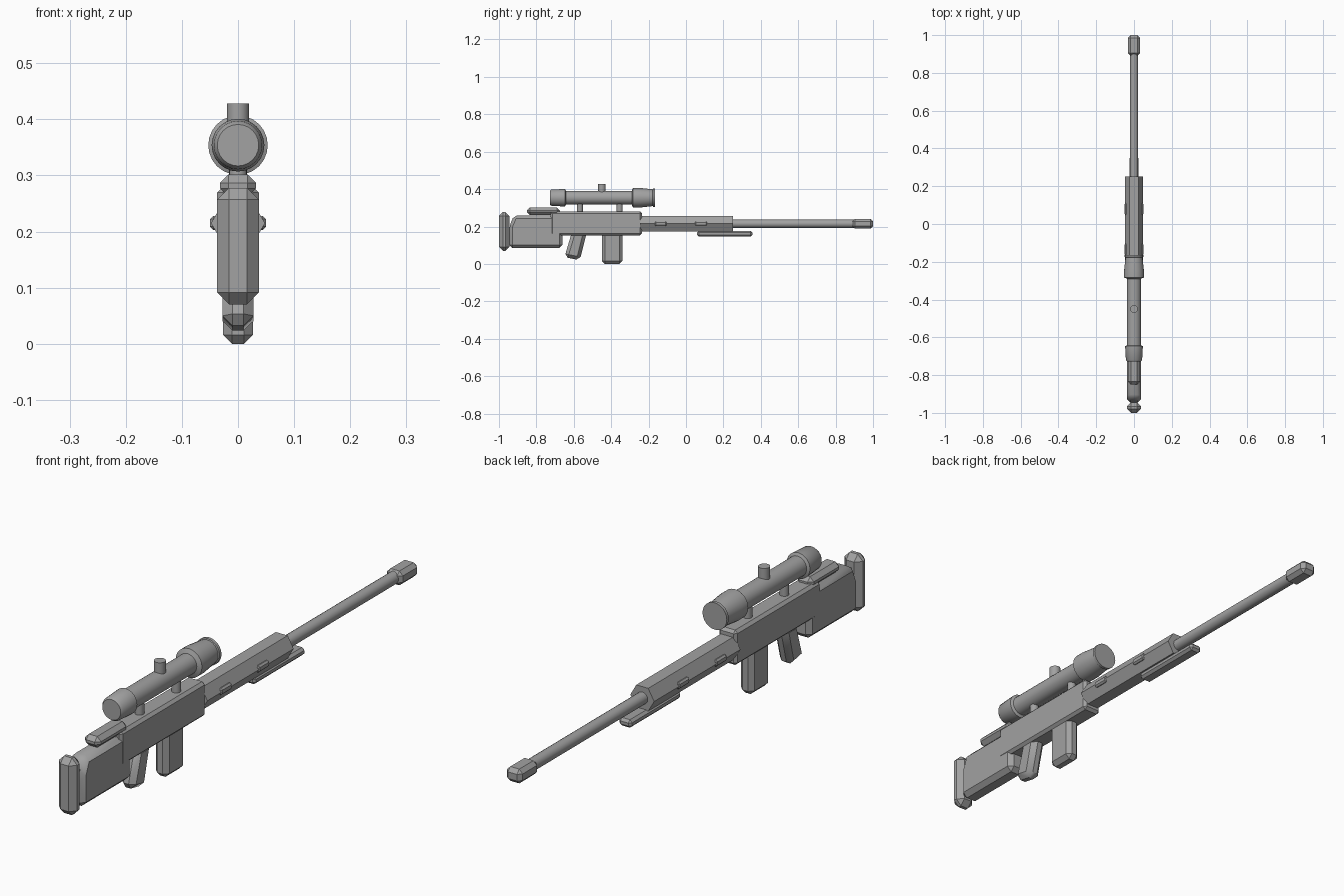
import bpy, bmesh, math
from mathutils import Matrix, Vector

old = bpy.data.objects.get("Cube")
if old:
    bpy.data.objects.remove(old, do_unlink=True)

grey = bpy.data.materials.new("gunmetal_grey")
grey.use_nodes = True
grey.diffuse_color = (0.36, 0.36, 0.36, 1)
grey.node_tree.nodes["Principled BSDF"].inputs["Base Color"].default_value = (0.36, 0.36, 0.36, 1)


def finish(name, bm, bevel=0, angle=35):
    if bevel:
        bmesh.ops.bevel(bm, geom=bm.edges[:], offset=bevel, segments=1,
                        affect='EDGES', clamp_overlap=True)
    bmesh.ops.recalc_face_normals(bm, faces=bm.faces[:])
    mesh = bpy.data.meshes.new(name)
    bm.to_mesh(mesh)
    bm.free()
    mesh.materials.append(grey)
    ob = bpy.data.objects.new(name, mesh)
    bpy.context.collection.objects.link(ob)
    bpy.ops.object.select_all(action='DESELECT')
    ob.select_set(True)
    bpy.context.view_layer.objects.active = ob
    bpy.ops.object.shade_smooth_by_angle(angle=math.radians(angle))
    return ob


def slab(name, outline, half_width, bevel, x=0):
    """Side outline of (y, z) points, extruded across x and chamfered."""
    bm = bmesh.new()
    face = bm.faces.new([bm.verts.new((x - half_width, y, z)) for y, z in outline])
    ext = bmesh.ops.extrude_face_region(bm, geom=[face])
    bmesh.ops.translate(bm, vec=(2 * half_width, 0, 0),
                        verts=[v for v in ext["geom"] if isinstance(v, bmesh.types.BMVert)])
    return finish(name, bm, bevel)


def box(name, y0, y1, z0, z1, half_width, bevel, x=0):
    return slab(name, [(y0, z0), (y1, z0), (y1, z1), (y0, z1)], half_width, bevel, x)


def turned(name, profile, z, sides=24):
    """Solid of revolution about the y axis from (y, radius) points."""
    bm = bmesh.new()
    rings = []
    for y, r in profile:
        rings.append([bm.verts.new((r * math.cos(a), y, z + r * math.sin(a)))
                      for a in (math.tau * i / sides for i in range(sides))])
    for a, b in zip(rings, rings[1:]):
        for i in range(sides):
            j = (i + 1) % sides
            bm.faces.new((a[i], a[j], b[j], b[i]))
    bm.faces.new(rings[0])
    bm.faces.new(rings[-1])
    return finish(name, bm)


def post(name, y, z0, z1, radius):
    bm = bmesh.new()
    bmesh.ops.create_cone(bm, cap_ends=True, segments=16, radius1=radius, radius2=radius,
                          depth=z1 - z0, matrix=Matrix.Translation(Vector((0, y, (z0 + z1) / 2))))
    return finish(name, bm)


# Stock, butt and cheek rest
box("butt_plate", -1.0, -0.945, 0.07, 0.278, 0.037, 0.021)
slab("stock", [(-0.945, 0.085), (-0.66, 0.085), (-0.66, 0.26), (-0.92, 0.26),
               (-0.945, 0.2)], 0.036, 0.017)
box("cheek_rest", -0.85, -0.675, 0.262, 0.302, 0.032, 0.015)

# Receiver, grip and magazine
box("receiver", -0.725, -0.235, 0.153, 0.28, 0.037, 0.01)
slab("grip", [(-0.61, 0.17), (-0.53, 0.17), (-0.568, 0.02), (-0.65, 0.036)], 0.028, 0.018)
box("magazine", -0.45, -0.34, 0.0, 0.17, 0.027, 0.016)

# Hexagonal handguard, side lugs and folded under-rail
turned("handguard", [(-0.245, 0.048), (0.252, 0.048)], 0.215, 6)
for side, label in ((1, "left"), (-1, "right")):
    for y, place in ((-0.135, "rear"), (0.08, "front")):
        box(f"lug_{place}_{label}", y - 0.032, y + 0.032, 0.203, 0.228, 0.012, 0.006, side * 0.038)
box("under_rail", 0.06, 0.355, 0.147, 0.176, 0.025, 0.009)

# Barrel and muzzle
turned("barrel", [(0.24, 0.022), (0.91, 0.022)], 0.215, 16)
box("muzzle", 0.89, 1.0, 0.189, 0.241, 0.032, 0.014)

# Scope, turret and mounts
turned("scope", [(-0.728, 0.037), (-0.72, 0.043), (-0.647, 0.047), (-0.642, 0.037),
                 (-0.29, 0.037), (-0.283, 0.053), (-0.25, 0.053), (-0.178, 0.045),
                 (-0.176, 0.049), (-0.165, 0.049)], 0.354)
post("scope_turret", -0.45, 0.36, 0.428, 0.02)
post("mount_rear", -0.567, 0.27, 0.34, 0.016)
post("mount_front", -0.355, 0.27, 0.34, 0.016)
